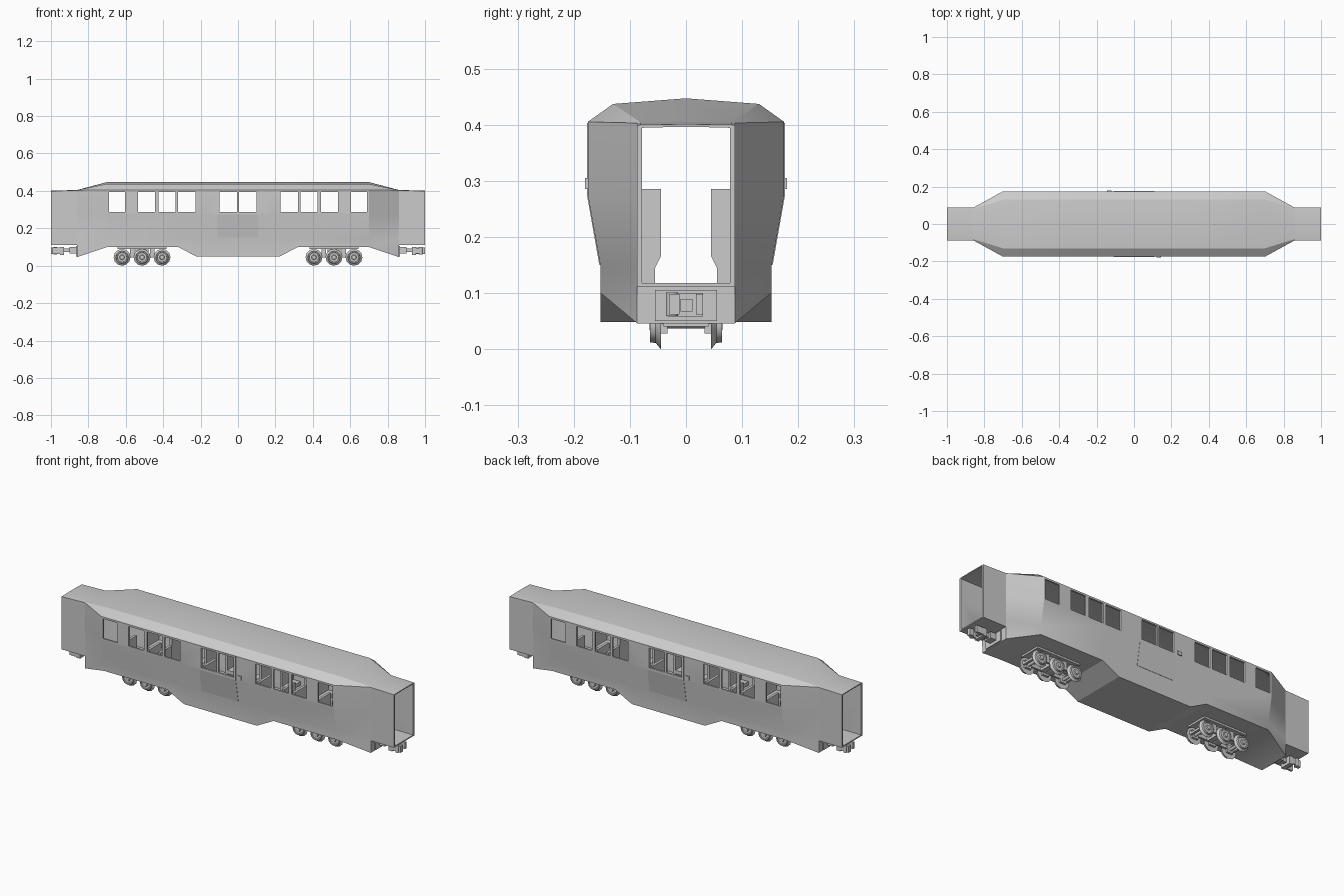
import bpy, bmesh, math
from mathutils import Matrix, Vector

if "Cube" in bpy.data.objects:
    bpy.data.objects.remove(bpy.data.objects["Cube"])

grey = bpy.data.materials.new("plain_grey")
grey.diffuse_color = (0.6, 0.6, 0.6, 1)
grey.use_nodes = True
grey.node_tree.nodes["Principled BSDF"].inputs["Base Color"].default_value = grey.diffuse_color


def finish(name, bm):
    bmesh.ops.recalc_face_normals(bm, faces=bm.faces)
    me = bpy.data.meshes.new(name)
    bm.to_mesh(me)
    bm.free()
    ob = bpy.data.objects.new(name, me)
    bpy.context.collection.objects.link(ob)
    me.materials.append(grey)
    return ob


def boxes(name, items):
    """One object made of boxes given as (x0, x1, y0, y1, z0, z1)."""
    bm = bmesh.new()
    for x0, x1, y0, y1, z0, z1 in items:
        m = Matrix.Translation(((x0 + x1) / 2, (y0 + y1) / 2, (z0 + z1) / 2))
        m = m @ Matrix.Diagonal((abs(x1 - x0), abs(y1 - y0), abs(z1 - z0), 1))
        bmesh.ops.create_cube(bm, size=1, matrix=m)
    return finish(name, bm)


def loft(name, stations):
    """Skin half profiles (top centre to bottom) mirrored in y and in x."""
    rings = [(-x, p) for x, p in stations] + [(x, p) for x, p in reversed(stations)]
    bm = bmesh.new()
    loops = []
    for x, p in rings:
        ring = p + [(-y, z) for y, z in reversed(p[1:])]
        loops.append([bm.verts.new((x, y, z)) for y, z in ring])
    n = len(loops[0])
    for a, b in zip(loops, loops[1:]):
        for i in range(n):
            j = (i + 1) % n
            bm.faces.new((a[i], a[j], b[j], b[i]))
    bm.faces.new(loops[0])
    bm.faces.new(loops[-1])
    return finish(name, bm)


def extrude(name, pts, to3d, depth):
    """Solid from a flat outline, pushed along depth."""
    bm = bmesh.new()
    f = bm.faces.new([bm.verts.new(to3d(*p)) for p in pts])
    r = bmesh.ops.extrude_face_region(bm, geom=[f])
    bmesh.ops.translate(bm, vec=Vector(depth), verts=[v for v in r["geom"] if isinstance(v, bmesh.types.BMVert)])
    return finish(name, bm)


def activate(ob):
    bpy.ops.object.select_all(action="DESELECT")
    ob.select_set(True)
    bpy.context.view_layer.objects.active = ob


def cut(ob, cutter):
    activate(ob)
    m = ob.modifiers.new("cut", "BOOLEAN")
    m.operation, m.solver, m.object = "DIFFERENCE", "EXACT", cutter
    bpy.ops.object.modifier_apply(modifier=m.name)


def smooth(ob, deg):
    activate(ob)
    bpy.ops.object.shade_smooth_by_angle(angle=math.radians(deg))


# Body shell
def outer(zb):
    return [(0, .447), (.13, .437), (.175, .405), (.175, .275), (.152, .145), (.152, zb)]


def end(top, w, zb):
    return [(0, top + .001), (w - .006, top), (w, top - .001), (w, .275), (w, .145), (w, zb)]


inner = [(0, .437), (.125, .427), (.166, .4), (.166, .275), (.143, .15), (.143, .118)]
body = loft("car_body", [(1.0, end(.4, .087, .112)), (.861, end(.404, .087, .112)),
                         (.86, end(.404, .087, .046)), (.70, outer(.1)),
                         (.32, outer(.1)), (.22, outer(.048))])
cavity = loft("cavity_cutter", [(1.05, end(.395, .078, .118)), (.852, end(.395, .078, .118)), (.695, inner)])
cut(body, cavity)

# Side doors, thin plates following the wall
doors = []
for s in (-1, 1):
    line = [(.174, .403), (.1765, .403), (.1765, .275), (.1545, .15), (.151, .15), (.174, .275)]
    doors.append(extrude("side_door", line, lambda y, z: (-.11, s * y, z), (.22, 0, 0)))
    # Door handle
    boxes("door_handle", [(-s * .12, -s * .145, s * .17, s * .18, .285, .305)])

# Window openings
spans = [(.604, .69), (.444, .535), (.335, .425), (.228, .32), (.005, .098)]
windows = boxes("window_cutter", [(s * a, s * b, -.3, .3, .287, .395) for a, b in spans for s in (-1, 1)])
for ob in [body] + doors:
    cut(ob, windows)
smooth(body, 25)
for helper in (cavity, windows):
    bpy.data.objects.remove(helper)

# Seats, facing each other in pairs
back = [(.045, .165), (.045, .285), (.145, .285), (.145, .118), (.055, .118), (.055, .145)]
for s in (-1, 1):
    for x, d in ((.59, -1), (.43, 1), (.38, -1), (.22, 1), (.11, -1)):
        for e in (-1, 1):
            extrude("seat_back", back, lambda y, z: (e * x, s * y, z), (e * d * .014, 0, 0))
            boxes("seat_cushion", [(e * x, e * (x + d * .055), s * .046, s * .143, .17, .19)])


# Wheels turned around the axle
def wheel(x, s):
    prof = [(.045, .006), (.045, .045), (.054, .034), (.064, .033), (.064, .027),
            (.06, .025), (.06, .014), (.065, .011)]
    bm = bmesh.new()
    n = 12
    loops = [[bm.verts.new((x + r * math.sin(2 * math.pi * k / n), s * y,
                            .045 - r * math.cos(2 * math.pi * k / n))) for k in range(n)] for y, r in prof]
    for a, b in zip(loops, loops[1:]):
        for i in range(n):
            bm.faces.new((a[i], a[(i + 1) % n], b[(i + 1) % n], b[i]))
    bm.faces.new(loops[0])
    bm.faces.new(loops[-1])
    smooth(finish("wheel", bm), 35)


def cylinder(name, loc, r, length, axis, n=10):
    bm = bmesh.new()
    rot = Matrix.Rotation(math.pi / 2, 4, "X") if axis == "Y" else Matrix.Identity(4)
    bmesh.ops.create_cone(bm, cap_ends=True, segments=n, radius1=r, radius2=r, depth=length,
                          matrix=Matrix.Translation(loc) @ rot)
    smooth(finish(name, bm), 40)


# Bogies
for e in (-1, 1):
    cx = e * .513
    parts = [(cx - .13, cx + .13, -.06, .06, .09, .102), (cx - .035, cx + .035, -.034, .034, .04, .095)]
    for s in (-1, 1):
        parts.append((cx - .135, cx + .135, s * .034, s * .044, .045, .062))
        for i in (-1, 0, 1):
            x = cx + i * .107
            wheel(x, s)
            parts.append((x - .018, x + .018, s * .033, s * .0445, .028, .068))
        for i in (-.5, .5):
            x = cx + i * .107
            parts.append((x - .012, x + .012, s * .035, s * .043, .06, .092))
    for i in (-1, 1):
        x = cx + i * .13
        parts.append((x - .006, x + .006, -.04, .04, .04, .052))
    boxes("bogie_frame", parts)
    for i in (-1, 0, 1):
        cylinder("axle", (cx + i * .107, 0, .045), .008, .1, "Y")

# Couplers, turned half round at the other end
for e in (-1, 1):
    def turn(x0, x1, y0, y1, z0, z1):
        return (e * x0, e * x1, e * y0, e * y1, z0, z1)
    boxes("coupler_plate", [turn(.855, .866, -.055, .055, .05, .105)])
    boxes("coupler_shank", [turn(.86, .90, -.022, .022, .066, .1), turn(.90, .94, -.011, .011, .072, .093)])
    boxes("coupler_head", [turn(.93, .952, -.033, .03, .058, .1), turn(.95, .992, .018, .03, .062, .098),
                           turn(.95, .98, -.033, -.024, .064, .096), turn(.95, .965, -.01, .012, .067, .089)])
    boxes("coupler_knuckle", [turn(.975, 1.0, -.03, -.012, .062, .098)])
    cylinder("knuckle_pin", (e * .977, -e * .025, .08), .011, .042, "Z")
